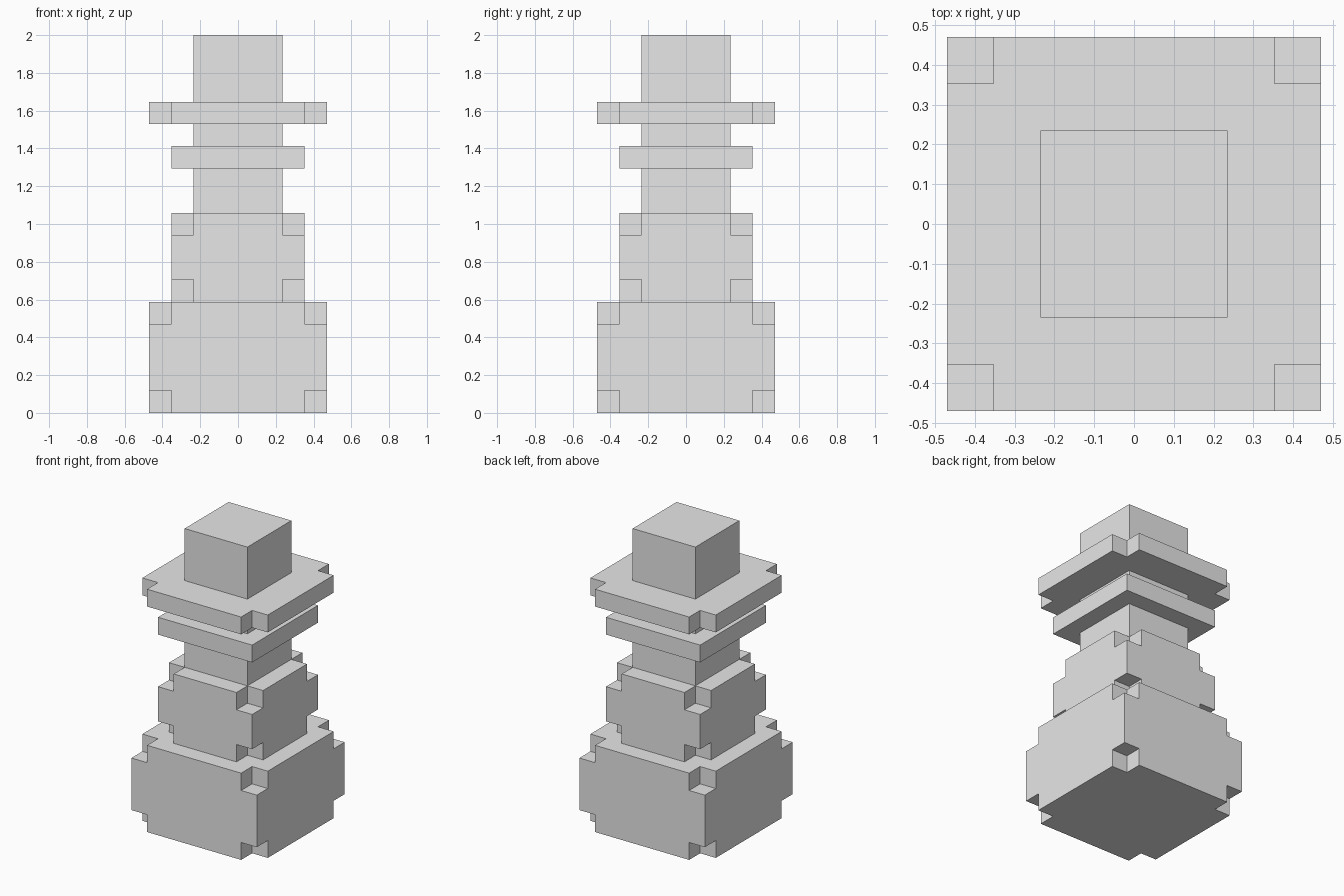
import bpy, bmesh
from itertools import product

old = bpy.data.objects.get("Cube")
if old:
    bpy.data.objects.remove(old, do_unlink=True)

U = 2 / 17  # size of one block unit

grey = bpy.data.materials.new("plain_grey")
grey.use_nodes = True
grey.diffuse_color = (0.8, 0.8, 0.8, 1)
grey.node_tree.nodes["Principled BSDF"].inputs["Base Color"].default_value = (0.8, 0.8, 0.8, 1)


def block(name, width, bottom, top, notched=False):
    """Square block in units; notched removes one unit from every corner."""
    h = width / 2
    xs = [-h, 1 - h, h - 1, h]
    zs = [bottom, bottom + 1, top - 1, top] if top - bottom > 2 else [bottom, top]
    last = len(zs) - 2
    cells = set()
    for i, j, k in product(range(3), range(3), range(last + 1)):
        corner = i != 1 and j != 1 and k in (0, last)
        if not (notched and corner):
            cells.add((i, j, k))

    # Only the outer skin of the cells becomes faces
    bm = bmesh.new()
    for cell in cells:
        for axis, side in product(range(3), (0, 1)):
            near = list(cell)
            near[axis] += 2 * side - 1
            if tuple(near) in cells:
                continue
            a, b = (axis + 1) % 3, (axis + 2) % 3
            verts = []
            for da, db in ((0, 0), (1, 0), (1, 1), (0, 1)):
                p = list(cell)
                p[axis] += side
                p[a] += da
                p[b] += db
                verts.append(bm.verts.new((xs[p[0]] * U, xs[p[1]] * U, zs[p[2]] * U)))
            bm.faces.new(verts if side else verts[::-1])
    bmesh.ops.remove_doubles(bm, verts=bm.verts[:], dist=U / 100)
    bmesh.ops.dissolve_limit(bm, angle_limit=0.01, verts=bm.verts[:], edges=bm.edges[:])

    mesh = bpy.data.meshes.new(name)
    bm.to_mesh(mesh)
    bm.free()
    mesh.materials.append(grey)
    obj = bpy.data.objects.new(name, mesh)
    bpy.context.collection.objects.link(obj)
    return obj


# Stacked parts from the ground up
block("base", 8, 0, 5, notched=True)
block("body", 6, 5, 9, notched=True)
block("lower_neck", 4, 9, 11)
block("ring", 6, 11, 12)
block("upper_neck", 4, 12, 13)
block("collar", 8, 13, 14, notched=True)
block("head", 4, 14, 17)
